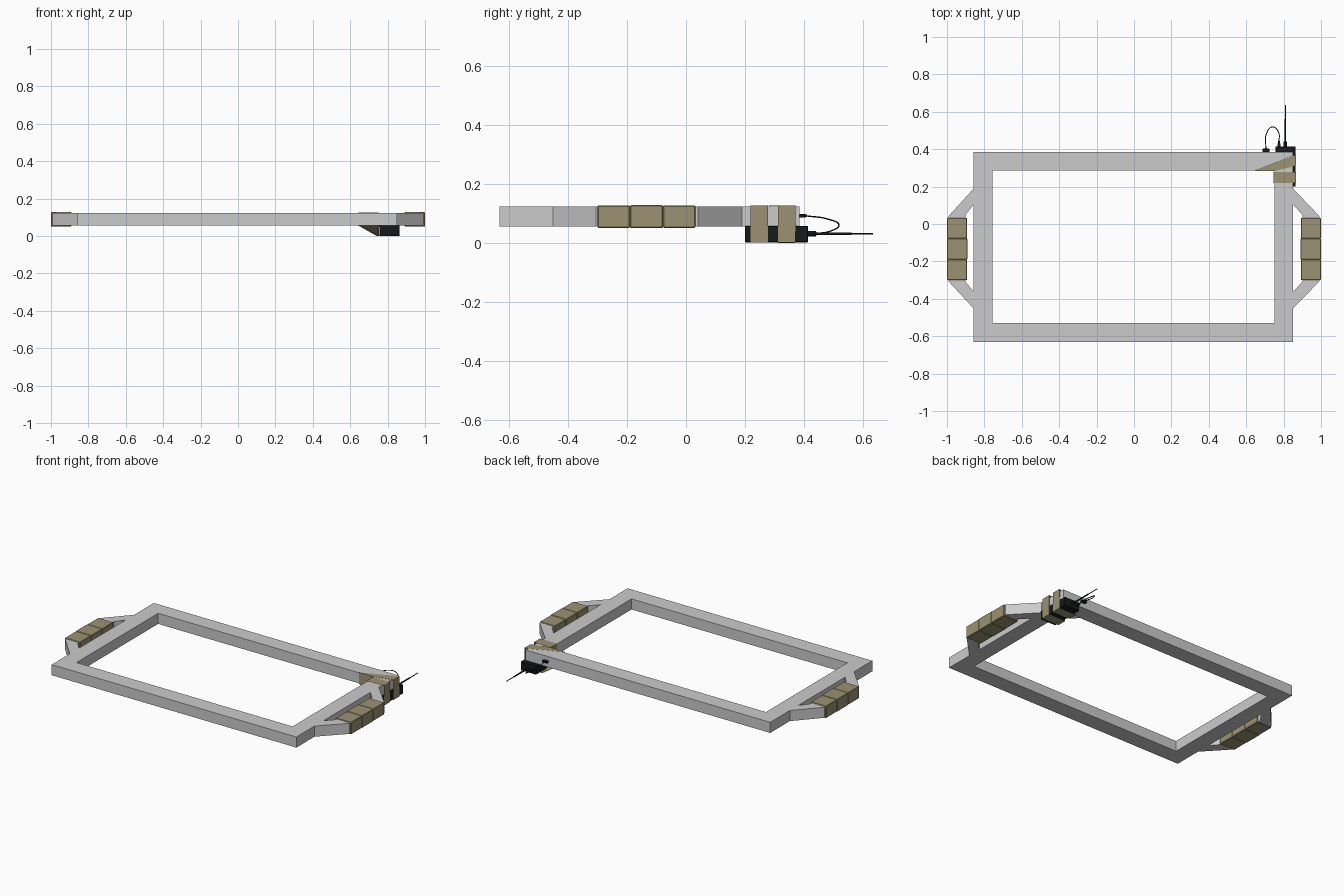
import bpy, bmesh, math
from mathutils import Vector

if "Cube" in bpy.data.objects:
    bpy.data.objects.remove(bpy.data.objects["Cube"])


def material(name, rgb):
    m = bpy.data.materials.new(name)
    m.diffuse_color = (*rgb, 1)
    m.use_nodes = True
    m.node_tree.nodes["Principled BSDF"].inputs["Base Color"].default_value = m.diffuse_color
    return m


TAPE = material("tan_tape", (0.33, 0.29, 0.17))
BLACK = material("black_plastic", (0.008, 0.01, 0.012))


def make(name, bm, mat=None):
    bmesh.ops.recalc_face_normals(bm, faces=bm.faces)
    me = bpy.data.meshes.new(name)
    bm.to_mesh(me)
    bm.free()
    ob = bpy.data.objects.new(name, me)
    bpy.context.collection.objects.link(ob)
    if mat:
        me.materials.append(mat)
    return ob


def band(name, outer, inner, z0, z1, closed, mat=None):
    """Flat bar between two matching xy outlines, extruded in z."""
    bm = bmesh.new()
    rows = [[bm.verts.new((*p, z)) for p in loop]
            for loop, z in ((outer, z0), (outer, z1), (inner, z1), (inner, z0))]
    n = len(outer)
    for i in range(n if closed else n - 1):
        j = (i + 1) % n
        for a in range(4):
            b = (a + 1) % 4
            bm.faces.new((rows[a][i], rows[a][j], rows[b][j], rows[b][i]))
    if not closed:
        for i in (0, n - 1):
            bm.faces.new([r[i] for r in rows])
    return make(name, bm, mat)


def box(name, x, y, z, mat=None, bevel=0):
    bm = bmesh.new()
    bmesh.ops.create_cube(bm, size=1)
    for v in bm.verts:
        v.co = Vector([r[0] + (c + 0.5) * (r[1] - r[0])
                       for c, r in zip(v.co, (x, y, z))])
    if bevel:
        bmesh.ops.bevel(bm, geom=bm.edges[:], offset=bevel, segments=1, affect='EDGES')
    return make(name, bm, mat)


def rod(name, x, z, profile, mat, sides=12):
    """Round part along y from (y, radius) pairs."""
    bm = bmesh.new()
    rings = [[bm.verts.new((x + r * math.cos(2 * math.pi * k / sides), y,
                            z + r * math.sin(2 * math.pi * k / sides)))
              for k in range(sides)] for y, r in profile]
    for a, b in zip(rings, rings[1:]):
        for k in range(sides):
            j = (k + 1) % sides
            bm.faces.new((a[k], a[j], b[j], b[k]))
    bm.faces.new(rings[0])
    bm.faces.new(rings[-1])
    return make(name, bm, mat)


def strap(name, edge_a, edge_b):
    """Closed loop of tape between two edge lines."""
    bm = bmesh.new()
    a = [bm.verts.new(p) for p in edge_a]
    b = [bm.verts.new(p) for p in edge_b]
    for i in range(len(a)):
        j = (i + 1) % len(a)
        bm.faces.new((a[i], a[j], b[j], b[i]))
    ob = make(name, bm, TAPE)
    mod = ob.modifiers.new("thickness", 'SOLIDIFY')
    mod.thickness = 0.0015
    mod.offset = 0
    return ob


# Main rectangular frame
Z0, Z1 = 0.056, 0.123
band("frame", [(-0.857, -0.632), (0.85, -0.632), (0.85, 0.385), (-0.857, 0.385)],
     [(-0.757, -0.528), (0.75, -0.528), (0.75, 0.285), (-0.757, 0.285)], Z0, Z1, True)

# Side handles with wrapped grips
for side, s, root in (("left", -1, 0.857), ("right", 1, 0.85)):
    outer = [(root, 0.19), (0.993, 0.04), (0.993, -0.305), (root, -0.452)]
    inner = [(root, 0.105), (0.9, 0.05), (0.9, -0.31), (root, -0.362)]
    band(side + "_handle", [(s * x, y) for x, y in outer],
         [(s * x, y) for x, y in inner], Z0, Z1, False)
    for i, (y0, y1, g) in enumerate(((-0.3, -0.19, 0.0), (-0.19, -0.078, 0.001), (-0.078, 0.032, 0.0))):
        box(f"{side}_grip_wrap_{i + 1}", sorted((s * (0.892 - g), s * (0.999 + g))),
            (y0, y1), (0.051 - g, 0.127 + g), TAPE, 0.003)

# Transmitter box under the corner
box("transmitter", (0.756, 0.864), (0.2, 0.414), (0.002, 0.058), BLACK, 0.002)

# Straight strap around the side rail
loop = [(0.866, 0.126), (0.747, 0.126), (0.747, 0.001), (0.866, 0.001)]
strap("side_strap", [(x, 0.218, z) for x, z in loop], [(x, 0.278, z) for x, z in loop])

# Diagonal strap around the corner
strap("corner_strap",
      [(0.866, 0.372, 0.126), (0.645, 0.283, 0.126), (0.645, 0.283, 0.055),
       (0.742, 0.37, 0.001), (0.866, 0.37, 0.001)],
      [(0.866, 0.312, 0.126), (0.752, 0.283, 0.126), (0.752, 0.283, 0.055),
       (0.754, 0.312, 0.001), (0.866, 0.312, 0.001)])

# Antenna, cable sockets and plug
parts = [
    rod("antenna", 0.809, 0.031, [(0.412, 0.009), (0.44, 0.009), (0.442, 0.005),
                                  (0.56, 0.004), (0.562, 0.0025), (0.635, 0.0025)], BLACK),
    rod("cable_socket", 0.775, 0.031, [(0.412, 0.009), (0.43, 0.009), (0.431, 0.006),
                                       (0.443, 0.005)], BLACK),
    rod("plug", 0.705, 0.092, [(0.402, 0.006), (0.41, 0.004)], BLACK),
]
box("plug_plate", (0.688, 0.724), (0.384, 0.403), (0.086, 0.098), BLACK, 0.002)

# Looping cable
cu = bpy.data.curves.new("cable", 'CURVE')
cu.dimensions = '3D'
cu.bevel_depth = 0.0025
cu.bevel_resolution = 1
cu.resolution_u = 8
sp = cu.splines.new('BEZIER')
pts = [(0.775, 0.435, 0.031), (0.773, 0.49, 0.04), (0.74, 0.519, 0.061),
       (0.707, 0.48, 0.081), (0.705, 0.405, 0.092)]
sp.bezier_points.add(len(pts) - 1)
for bp, p in zip(sp.bezier_points, pts):
    bp.co = p
    bp.handle_left_type = bp.handle_right_type = 'AUTO'
cu.materials.append(BLACK)
cable = bpy.data.objects.new("cable", cu)
bpy.context.collection.objects.link(cable)

# Smooth the round parts
for ob in parts:
    bpy.ops.object.select_all(action='DESELECT')
    ob.select_set(True)
    bpy.context.view_layer.objects.active = ob
    bpy.ops.object.shade_smooth_by_angle()
